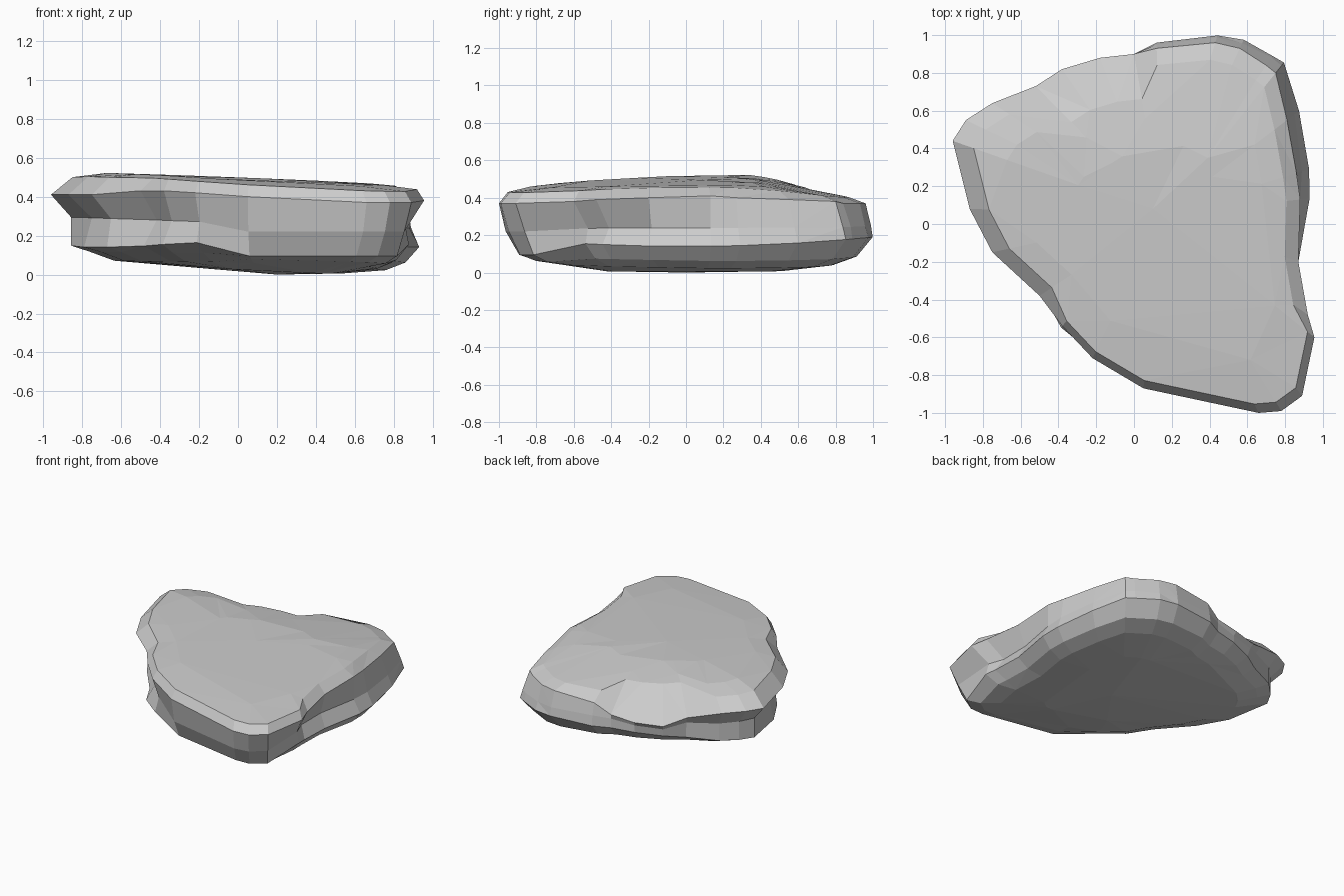
import bpy, bmesh, math
from mathutils import Vector

if "Cube" in bpy.data.objects:
    bpy.data.objects.remove(bpy.data.objects["Cube"])

# Upper rim of the slab: x, y, z, groove outset, lower rim outset
RIM = [
    (-.96, .44, .41, -.11, -.11), (-.87, .08, .41, -.12, -.08), (-.75, -.15, .41, -.10, -.08),
    (-.50, -.38, .43, -.10, -.02), (-.38, -.54, .43, -.06, .01), (-.22, -.71, .42, -.05, -.02),
    (.05, -.87, .40, -.03, -.08), (.66, -1.0, .37, -.04, -.12), (.78, -.99, .37, -.05, -.12),
    (.89, -.91, .37, -.06, -.12), (.955, -.60, .38, -.12, -.10), (.92, -.48, .39, -.12, -.06),
    (.87, -.20, .40, -.05, .00), (.88, .13, .41, .00, .05), (.86, .27, .40, .03, .07),
    (.81, .55, .39, .05, .08), (.75, .80, .38, .05, .07), (.70, .84, .37, .05, .06),
    (.56, .93, .37, .03, .05), (.43, .96, .37, .03, .04), (.12, .93, .35, .02, .03),
    (.00, .90, .28, .00, .00), (-.18, .88, .26, -.02, -.02), (-.38, .82, .26, -.02, -.04),
    (-.52, .73, .33, -.03, -.04), (-.75, .64, .39, -.06, -.06), (-.89, .55, .41, -.10, -.10),
]
MID = Vector((.15, .05))


def top_z(x, y):
    return .49 - .04 * x - .03 * min(y, 0) ** 2 - .14 * max(0, y - .35)


def bottom_z(x, y):
    return .055 - .035 * x - .01 * y + .02 * y * y


def outset(x, y, d):
    v = Vector((x, y))
    return v + (v - MID).normalized() * d


def scaled(p, s):
    return MID + (Vector(p) - MID) * s


# Stacked rings from the underside up to the top plateau
rings = [[] for _ in range(9)]
for x, y, z, g, l in RIM:
    chipped = z < .35                # broken slope at the back left
    front = y < -.8                  # lower rim tucks under at the front
    low = outset(x, y, l)
    groove = outset(x, y, g)
    base, belly, edge = (scaled(low, s) for s in (.5, .78, .91))
    # The top edge is crisp along the front and sloped elsewhere
    lip = scaled((x, y), .72 if chipped else .955 if y < -.5 else .90)
    plateau = scaled((x, y), .60 if chipped else .74)
    core = scaled((x, y), .4)
    rings[0].append((*base, max(.006, .026 - .05 * base.x)))
    rings[1].append((*belly, max(.012, bottom_z(*belly) - .005)))
    rings[2].append((*edge, bottom_z(*edge) + (.01 if front else .038)))
    rings[3].append((*low, .095 if front else .14 + .05 * low.y ** 2))
    rings[4].append((*groove, .22 if front else min(.265 - .03 * x, z - .03)))
    rings[5].append((x, y, z))
    rings[6].append((*lip, top_z(*lip) if chipped
                     else .75 * top_z(*lip) + .25 * (z + .04)))
    rings[7].append((*plateau, top_z(*plateau) + .005))
    rings[8].append((*core, top_z(*core) + .008))

bm = bmesh.new()
verts = [[bm.verts.new(p) for p in ring] for ring in rings]
n = len(RIM)
for a, b in zip(verts, verts[1:]):
    for i in range(n):
        j = (i + 1) % n
        bm.faces.new((a[i], a[j], b[j], b[i]))

# Close the underside and the plateau with fans
low_tip = bm.verts.new((.2, 0, 0))
top_tip = bm.verts.new((.1, .08, .495))
for i in range(n):
    j = (i + 1) % n
    bm.faces.new((verts[0][j], verts[0][i], low_tip))
    bm.faces.new((verts[-1][i], verts[-1][j], top_tip))

# Merge nearly level faces into broad chipped facets
bmesh.ops.recalc_face_normals(bm, faces=bm.faces)
bmesh.ops.dissolve_limit(bm, angle_limit=math.radians(3), verts=bm.verts, edges=bm.edges)
bmesh.ops.triangulate(bm, faces=[f for f in bm.faces if len(f.verts) > 4])

mesh = bpy.data.meshes.new("flat_rock")
bm.to_mesh(mesh)
bm.free()
rock = bpy.data.objects.new("flat_rock", mesh)
bpy.context.collection.objects.link(rock)
